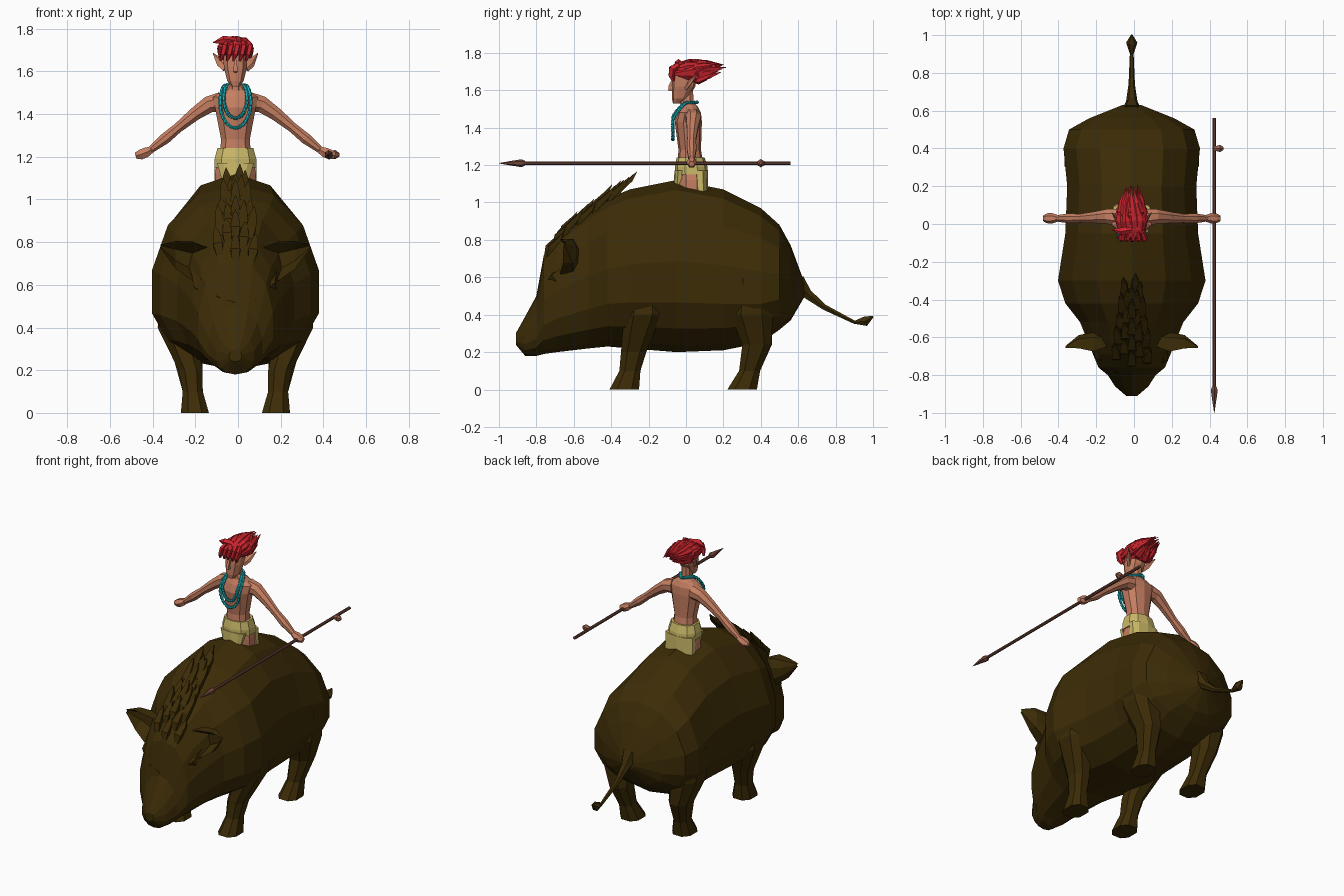
import bpy
import bmesh
import random
from math import sin, cos, pi
from mathutils import Vector

random.seed(4)
default_cube = bpy.data.objects.get("Cube")
if default_cube:
    bpy.data.objects.remove(default_cube)

SIDES = {"right": -1, "left": 1}
MIRROR_PLANE = Vector((-.012, 0, 0))
ACROSS, ALONG, UP = Vector((1, 0, 0)), Vector((0, 1, 0)), Vector((0, 0, 1))


def material(name, red, green, blue):
    mat = bpy.data.materials.new(name)
    mat.use_nodes = True
    color = (red, green, blue, 1)
    mat.diffuse_color = color
    mat.node_tree.nodes["Principled BSDF"].inputs["Base Color"].default_value = color
    return mat


HIDE = material("dark_brown_hide", .045, .025, .002)
SKIN = material("tan_skin", .56, .21, .12)
RED = material("red_hair", .6, .018, .027)
CLOTH = material("yellow_cloth", .6, .49, .14)
BEAD = material("turquoise_beads", .01, .46, .5)
WOOD = material("brown_wood", .16, .06, .04)
PEG = material("light_wood", .3, .11, .07)


def boxy(value, power):
    return abs(value) ** power * (1 if value > 0 else -1)


def ring(center, u, v, sides, power=1):
    """Ellipse, or a boxier superellipse when power is below one."""
    angles = [2 * pi * (i + .5) / sides for i in range(sides)]
    return [Vector(center) + u * boxy(cos(a), power) + v * boxy(sin(a), power) for a in angles]


def loft(name, mat, *strips):
    """Skin each list of rings into closed shells of one object."""
    bm = bmesh.new()
    for rings in strips:
        rows = [[bm.verts.new(point + MIRROR_PLANE) for point in r] for r in rings]
        for low, high in zip(rows, rows[1:]):
            for i in range(len(low)):
                bm.faces.new((low[i - 1], low[i], high[i], high[i - 1]))
        bm.faces.new(rows[0][::-1])
        bm.faces.new(rows[-1])
    bmesh.ops.recalc_face_normals(bm, faces=bm.faces)
    mesh = bpy.data.meshes.new(name)
    bm.to_mesh(mesh)
    bm.free()
    mesh.materials.append(mat)
    bpy.context.collection.objects.link(bpy.data.objects.new(name, mesh))


def tube(path, radii, sides=6, flat=1, ref=ALONG):
    """Rings along a path; flat squashes them along ref."""
    points = [Vector(p) for p in path]
    last = len(points) - 1
    rings = []
    for i, radius in enumerate(radii):
        tangent = (points[min(i + 1, last)] - points[max(i - 1, 0)]).normalized()
        u = tangent.cross(ref).normalized()
        rings.append(ring(points[i], u * radius, u.cross(tangent) * radius * flat, sides))
    return rings


def leaf(radius):
    """Radii that swell and end in a point."""
    return [radius * .6, radius, radius * .7, radius * .06]


def stack(*rows, sides=10):
    """Horizontal rings from (height, half width, front, back)."""
    return [ring((0, (front + back) / 2, z), ACROSS * width, ALONG * (back - front) / 2, sides, .85)
            for z, width, front, back in rows]


# Boar trunk and head: (y, half width, top, bottom)
trunk = [(-.91, .03, .3, .24), (-.86, .09, .39, .18), (-.8, .13, .5, .18), (-.76, .18, .72, .19),
         (-.69, .21, .82, .2), (-.52, .28, .95, .22), (-.42, .36, 1.02, .23), (-.3, .4, 1.07, .22),
         (-.05, .36, 1.12, .2), (.2, .35, 1.07, .21), (.4, .37, .97, .25),
         (.5, .34, .88, .32), (.56, .23, .77, .37), (.63, .05, .58, .49)]
body = []
for y, width, top, bottom in trunk:
    middle = bottom + (top - bottom) * .38
    section = ring((0, y, 0), ACROSS * width, UP, 14, .95)
    for point in section:
        point.z = middle + point.z * (top - middle if point.z > 0 else middle - bottom)
    body.append(section)
loft("boar_body", HIDE, body)

# Leg rings from hoof to hip: (height, x, y, radius)
legs = {"front": [(0, .19, -.33, .07), (.1, .2, -.3, .05), (.2, .21, -.28, .06),
                  (.4, .28, -.23, .09), (.7, .28, -.2, .06)],
        "back": [(0, .19, .3, .07), (.1, .2, .34, .05), (.24, .22, .38, .07),
                 (.4, .25, .35, .1), (.6, .28, .35, .08)]}
for side, s in SIDES.items():
    for place, rows in legs.items():
        rings = [ring((s * x, y, z), ACROSS * r, ALONG * r * 1.2, 8, .8) for z, x, y, r in rows]
        loft(f"boar_{place}_leg_{side}", HIDE, rings)

    # Cupped ear, crescent in section with the hollow to the front
    ear = []
    for x, y, z, radius in ((.13, -.61, .71, .07), (.2, -.62, .71, .1), (.28, -.62, .74, .07),
                            (.35, -.65, .78, .01)):
        section = ring((s * x, y, z), ALONG * radius / 2, UP * radius, 8)
        for point in section:
            if point.y < y:
                in_hollow = abs(point.z - z) < radius / 2
                point.y = y + (point.y - y) / 4 + radius * (.5 if in_hollow else -.5)
        ear.append(section)
    loft(f"boar_ear_{side}", HIDE, ear)

    # Heavy brow ridge sunk into the forehead
    brow = [(0, -.78, .51), (s * .08, -.76, .53), (s * .16, -.69, .6), (s * .18, -.61, .66)]
    loft(f"boar_brow_{side}", HIDE, tube(brow, (.02, .03, .04, .03), 5))

# Tail with a tuft
tail = [(0, .59, .57), (0, .65, .51), (0, .74, .44), (0, .9, .36), (0, .96, .365), (0, 1, .39)]
loft("boar_tail", HIDE, tube(tail, (.06, .03, .017, .01, .03, .005), ref=ACROSS))


def crest(y):
    """Height of the boar's back."""
    for rear, fore in zip(trunk[1:], trunk):
        if fore[0] <= y <= rear[0]:
            return fore[2] + (rear[2] - fore[2]) * (y - fore[0]) / (rear[0] - fore[0])


# Bristle mane: leaf blades in staggered rows along the crest
blades = []
blade_count = 24
for i in range(blade_count):
    t = i / (blade_count - 1)
    y = -.75 + .36 * t
    x = (0, 1, -1, .5, -.5)[i % 5] * (.075 - .045 * t)
    base = Vector((x, y, crest(y) - .03 - abs(x) * .3))
    grow = Vector((x * .35, .085 + .03 * t, .15)) * random.uniform(.8, 1.08)
    bulge = base + grow * .45 - ALONG * .02
    blades.append(tube([base, bulge, base + grow * .8, base + grow * 1.08], leaf(.032), 4, .7))
loft("boar_mane", HIDE, *blades)

# Rider torso, hips, neck and head
loft("rider_torso", SKIN, stack((1.17, .08, -.05, .1), (1.28, .07, -.04, .08), (1.43, .1, -.06, .085),
                                (1.48, .11, -.045, .08), (1.51, .06, -.03, .065), (1.54, .03, -.03, .035)))
loft("rider_hips", SKIN, stack((1.03, .1, -.055, .11), (1.12, .1, -.05, .11), (1.2, .085, -.045, .1)))
loft("rider_neck", SKIN, stack((1.49, .035, -.03, .045), (1.6, .03, -.03, .04), sides=8))
loft("rider_head", SKIN, stack((1.53, .02, -.07, -.03), (1.555, .04, -.075, .01), (1.62, .057, -.075, .05),
                               (1.69, .058, -.07, .06), (1.73, .035, -.05, .04)))
nose = [(0, -.07, 1.66), (0, -.085, 1.62), (0, -.088, 1.605), (0, -.07, 1.6)]
loft("rider_nose", SKIN, tube(nose, (.006, .012, .014, .009), 4, ref=ACROSS))

# Arms with fists, and pointed ears
for side, s in SIDES.items():
    arm = [(s * .07, .035, 1.455), (s * .125, .04, 1.445), (s * .19, .035, 1.4),
           (s * .27, .03, 1.335), (s * .33, .03, 1.285), (s * .4, .03, 1.23)]
    loft(f"rider_arm_{side}", SKIN, tube(arm, (.05, .042, .033, .025, .028, .017), 8))
    fist = [(s * .39, .03, 1.235), (s * .42, .03, 1.22), (s * .445, .03, 1.21), (s * .468, .03, 1.205)]
    loft(f"rider_hand_{side}", SKIN, tube(fist, (.017, .027, .027, .016)))
    ear = [(s * .045, 0, 1.615), (s * .07, .02, 1.64), (s * .105, .06, 1.685)]
    loft(f"rider_ear_{side}", SKIN, tube(ear, (.022, .023, .002), 5, .4))

# Wrapped cloth with front and back flaps hugging the hips
loft("waist_cloth", CLOTH, stack((1.15, .102, -.06, .118), (1.19, .102, -.06, .115), (1.24, .088, -.05, .1)))
loft("cloth_flap_front", CLOTH, stack((1.07, .06, -.066, -.01), (1.17, .09, -.062, 0)))
loft("cloth_flap_back", CLOTH, stack((1.04, .104, .04, .12), (1.17, .102, .03, .117)))


def drape(turn, width, drop):
    """Point on a necklace; turn runs from the nape round to the nape again."""
    forward = (1 - cos(turn)) / 2
    hang = max(0, forward - .3) / .7
    return Vector((width * sin(turn * .5) ** .5 * sin(turn) * (1 + hang / 3),
                   max(-.07, .06 - .18 * forward), 1.535 - drop * hang ** 1.5))


# Beaded necklaces draped from nape to chest
bead_count = 40
for name, width, drop in (("inner", .055, .155), ("outer", .072, .2)):
    strand = [drape(2 * pi * i / bead_count, width, drop) for i in range(bead_count)]
    beads = [tube([strand[i - 1], (strand[i - 1] + strand[i]) / 2, strand[i]], (.007, .01, .007),
                  ref=Vector((.3, .5, .8))) for i in range(bead_count)]
    loft(f"necklace_{name}", BEAD, *beads)

# Hair: cap plus swirling locks that gather into a tail of points
cap = []
for i in range(7):
    turn = pi * (i + .3) / 6.6
    cap.append(ring((0, .012 - .095 * cos(turn), 1.695 + .012 * cos(turn)),
                    ACROSS * .08 * sin(turn), UP * .06 * sin(turn), 10))
loft("hair_cap", RED, cap)
locks = []
for count, overlap, start, reach in ((8, .1, -.06, .28), (7, .5, 0, .19), (7, 1.2, .03, .13)):
    for i in range(count):
        angle = -overlap + (pi + 2 * overlap) * i / (count - 1)
        length = reach * random.uniform(.82, 1)
        path = []
        for f, radius in ((0, .056), (.3, .07), (.65, .058), (1, .03)):
            swirl = angle + .45 * f
            path.append((radius * cos(swirl), start + length * f,
                         1.692 + .022 * f + radius * sin(swirl) * .75))
        locks.append(tube(path, leaf(.025), 5, .7, UP if abs(cos(angle)) < .7 else ACROSS))

# Fringe locks sweeping over the brow, and a side tuft
for i in range(5):
    x = .07 - .03 * i
    fringe = [(x * .8, -.04, 1.735), (x, -.074, 1.715), (x - .01, -.078, 1.68), (x - .02, -.068, 1.65)]
    locks.append(tube(fringe, (.016, .022, .019, .008), 5, .7, ACROSS))
locks.append(tube([(0, -.03, 1.74), (-.055, -.04, 1.745), (-.105, -.03, 1.735)], (.02, .022, .002), 5))
loft("hair_locks", RED, *locks)

# Spear held alongside, with leaf point and a small side peg
grip = Vector((.437, 0, 1.21))
loft("spear_shaft", WOOD, tube([grip - ALONG * .9, grip + ALONG * .56], (.01, .01), 8, ref=UP))
point = [grip - ALONG * distance for distance in (.86, .88, .92, 1)]
loft("spear_point", WOOD, tube(point, leaf(.021), ref=UP))
peg = [grip + ALONG * .4 + ACROSS * distance for distance in (0, .03, .05)]
loft("spear_peg", PEG, tube(peg, (.012, .022, .008), ref=UP))
